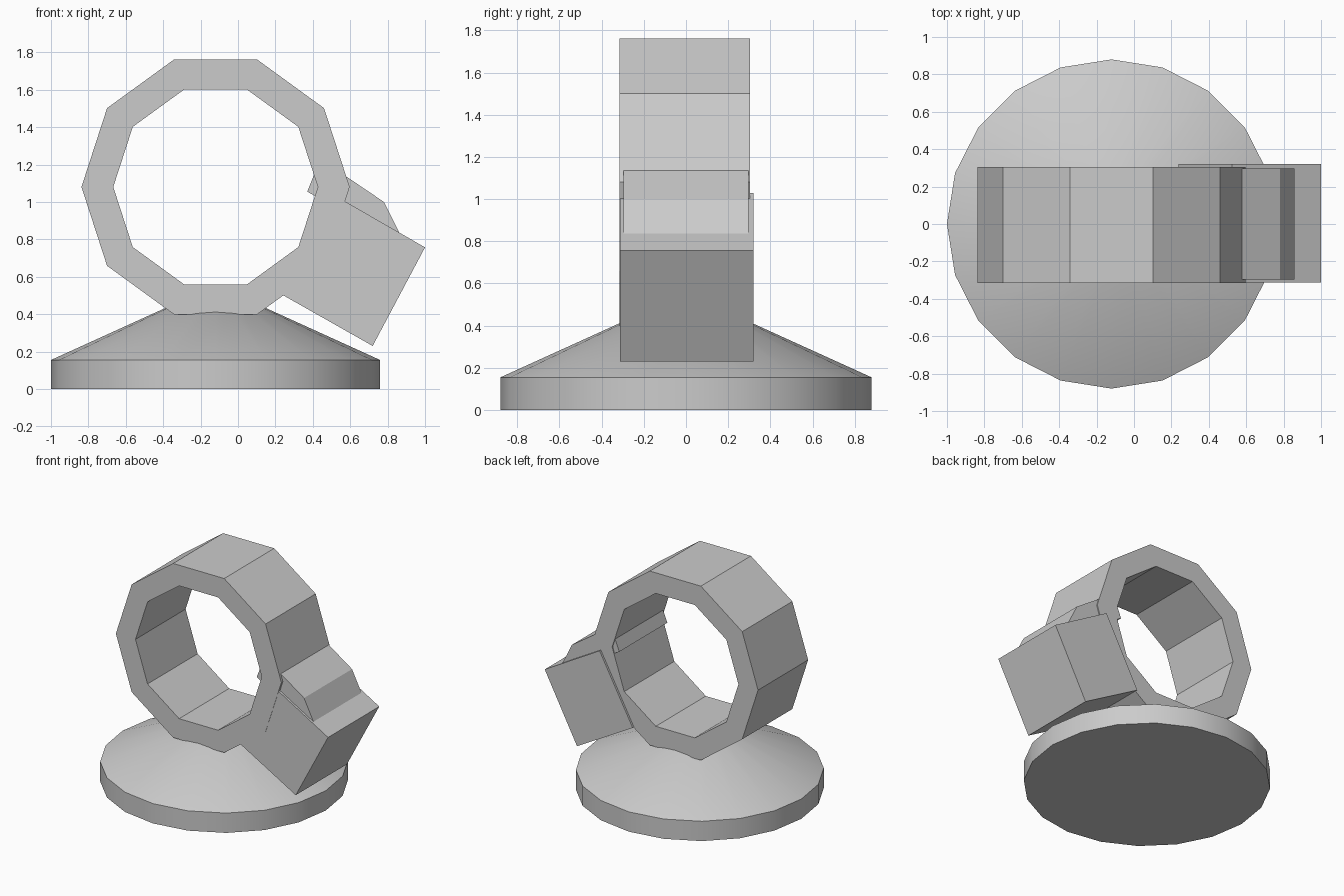
import bpy, bmesh
from math import cos, sin, tau

if "Cube" in bpy.data.objects:
    bpy.data.objects.remove(bpy.data.objects["Cube"])

CX, RING_Z = -0.12, 1.08


def finish(name, bm):
    bmesh.ops.recalc_face_normals(bm, faces=bm.faces)
    mesh = bpy.data.meshes.new(name)
    bm.to_mesh(mesh)
    bm.free()
    obj = bpy.data.objects.new(name, mesh)
    bpy.context.collection.objects.link(obj)
    return obj


def bridge(bm, a, b):
    n = len(a)
    for i in range(n):
        j = (i + 1) % n
        bm.faces.new((a[i], a[j], b[j], b[i]))


def circle(sides, radius):
    return [(radius * cos(tau * i / sides), radius * sin(tau * i / sides))
            for i in range(sides)]


def prism(name, profile, y0, y1):
    """Extrude an (x, z) outline along y."""
    bm = bmesh.new()
    front, back = ([bm.verts.new((x, y, z)) for x, z in profile] for y in (y0, y1))
    bridge(bm, front, back)
    bm.faces.new(front)
    bm.faces.new(back)
    return finish(name, bm)


# Base: short 20-sided drum with a conical top
bm = bmesh.new()
loops = [[bm.verts.new((CX + x, y, z)) for x, y in circle(20, r)]
         for r, z in ((0.88, 0), (0.88, 0.155), (0.2, 0.464))]
for lower, upper in zip(loops, loops[1:]):
    bridge(bm, lower, upper)
bm.faces.new(loops[0])
bm.faces.new(loops[-1])
base = finish("base", bm)
bpy.context.view_layer.objects.active = base
base.select_set(True)
bpy.ops.object.shade_smooth_by_angle()

# Ring: ten-sided band standing on the base
bm = bmesh.new()
loops = [[bm.verts.new((CX + x, y, RING_Z + z)) for x, z in circle(10, r)]
         for r, y in ((0.717, -0.316), (0.717, 0.304), (0.547, 0.304), (0.547, -0.316))]
for i in range(4):
    bridge(bm, loops[i], loops[(i + 1) % 4])
finish("ring", bm)

# Tilted block on the ring's lower right side
prism("side_block", [(1.0, 0.757), (0.72, 0.23), (0.238, 0.503), (0.525, 1.03)],
      -0.314, 0.32)

# Wedge between block and ring, poking slightly through the ring
prism("wedge", [(0.37, 1.055), (0.44, 1.23), (0.78, 1.0), (0.90, 0.76)],
      -0.297, 0.297)
